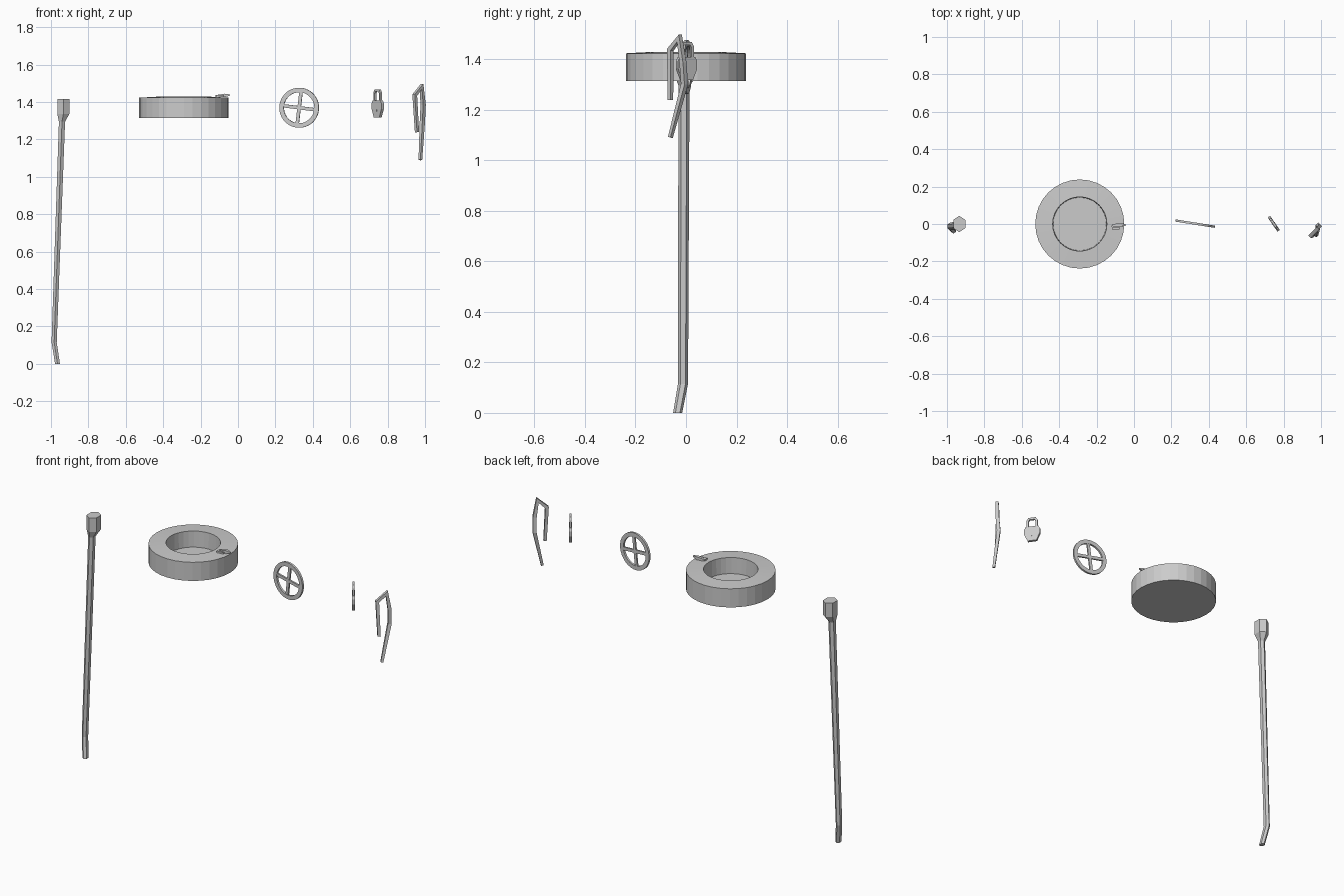
import bpy, bmesh, math
from mathutils import Vector, Matrix

if "Cube" in bpy.data.objects:
    bpy.data.objects.remove(bpy.data.objects["Cube"])


def skin(name, rings, closed=False, mat=Matrix()):
    """Join rings of equal point count into a surface, capped or looped."""
    bm = bmesh.new()
    vs = [[bm.verts.new(mat @ Vector(p)) for p in r] for r in rings]
    n = len(vs[0])
    pairs = list(zip(vs, vs[1:])) + ([(vs[-1], vs[0])] if closed else [])
    for a, b in pairs:
        for i in range(n):
            j = (i + 1) % n
            bm.faces.new((a[i], a[j], b[j], b[i]))
    if not closed:
        bm.faces.new(vs[0])
        bm.faces.new(vs[-1])
    bmesh.ops.recalc_face_normals(bm, faces=bm.faces)
    me = bpy.data.meshes.new(name)
    bm.to_mesh(me)
    bm.free()
    ob = bpy.data.objects.new(name, me)
    bpy.context.collection.objects.link(ob)
    return ob


def ring(c, rx, ry, n, phase=0.0):
    """Horizontal polygon around c."""
    return [(c[0] + rx * math.cos(phase + math.tau * i / n),
             c[1] + ry * math.sin(phase + math.tau * i / n), c[2]) for i in range(n)]


def sweep(name, path, w, side, mat=Matrix()):
    """Square bar along a path; w is one half width per point."""
    pts = [Vector(p) for p in path]
    s = Vector(side).normalized()
    rings = []
    for i, p in enumerate(pts):
        d1 = (pts[i] - pts[i - 1]).normalized() if i else (pts[1] - pts[0]).normalized()
        d2 = (pts[i + 1] - pts[i]).normalized() if i < len(pts) - 1 else d1
        t = (d1 + d2).normalized()
        u = t.cross(s).normalized() / max(0.6, t.dot(d1))
        v = t.cross(u).normalized()
        rings.append([p + w[i] * (a * u + b * v) for a, b in ((1, 1), (-1, 1), (-1, -1), (1, -1))])
    return skin(name, rings, mat=mat)


def slab(name, profile, t, mat=Matrix()):
    """Profile in x/z given a thickness in y."""
    return skin(name, [[(x, y, z) for x, z in profile] for y in (-t / 2, t / 2)], mat=mat)


# Long pole with hexagonal head and bent foot
P = math.pi / 6
skin("pole", [
    ring((-0.965, -0.033, 0.0), 0.015, 0.018, 6, P),
    ring((-0.983, -0.012, 0.115), 0.016, 0.020, 6, P),
    ring((-0.941, -0.008, 1.295), 0.019, 0.022, 6, P),
    ring((-0.934, 0.0, 1.335), 0.037, 0.044, 6, P),
    ring((-0.934, 0.0, 1.417), 0.037, 0.044, 6, P)])

# Round dish with a recessed centre
C = Matrix.Translation((-0.29, 0, 0))
skin("round_dish", [ring((0, 0, z), r, r, 32) for r, z in
                    ((0.238, 1.314), (0.238, 1.423), (0.145, 1.428), (0.142, 1.335))], mat=C)

# Small clip resting on the rim
sweep("rim_clip_long_arm", [(-0.115, -0.007, 1.431), (-0.07, -0.004, 1.435), (-0.043, -0.006, 1.437)],
      [0.006, 0.009, 0.003], (0, 0, 1))
sweep("rim_clip_short_arm", [(-0.115, -0.007, 1.431), (-0.113, -0.024, 1.431), (-0.075, -0.024, 1.432)],
      [0.005, 0.005, 0.004], (0, 0, 1))

# Four-spoke wheel
W = (Matrix.Translation((0.327, 0.002, 1.369)) @ Matrix.Rotation(math.radians(-9), 4, 'Z')
     @ Matrix.Rotation(math.radians(7), 4, 'Y'))
flat = W @ Matrix.Rotation(math.pi / 2, 4, 'X')
skin("wheel_rim", [ring((0, 0, z), r, r, 32) for r, z in
                   ((0.107, -0.006), (0.107, 0.006), (0.083, 0.006), (0.083, -0.006))],
     closed=True, mat=flat)
for k in range(2):
    h, w = 0.088, 0.009
    slab("wheel_spoke_%d" % (k + 1), [(-h, -w), (h, -w), (h, w), (-h, w)], 0.010 - 0.001 * k,
         W @ Matrix.Rotation(k * math.pi / 2, 4, 'Y'))

# Padlock
L = Matrix.Translation((0.747, 0.002, 0)) @ Matrix.Rotation(math.atan2(-0.08, 0.055), 4, 'Z')
half = [(0.026, 1.318), (0.046, 1.362), (0.046, 1.392), (0.036, 1.409)]
slab("lock_body", half + [(-x, z) for x, z in reversed(half)], 0.016, L)
sweep("lock_shackle", [(-0.026, 0, 1.40), (-0.026, 0, 1.448), (-0.018, 0, 1.461), (0.018, 0, 1.461),
                       (0.026, 0, 1.448), (0.026, 0, 1.40)], [0.006] * 6, (0, 1, 0), L)
slab("lock_keyhole", [(-0.003, 1.348), (0.003, 1.348), (0.005, 1.372), (-0.005, 1.372)], 0.018, L)

# Bent pin with one long and one short leg
sweep("bent_pin", [(0.957, -0.062, 1.238), (0.945, -0.062, 1.437), (0.981, -0.026, 1.483),
                   (0.990, -0.012, 1.385), (0.986, -0.006, 1.30), (0.975, -0.062, 1.09)],
      [0.008, 0.009, 0.009, 0.010, 0.010, 0.007], (1, -1, 0))
